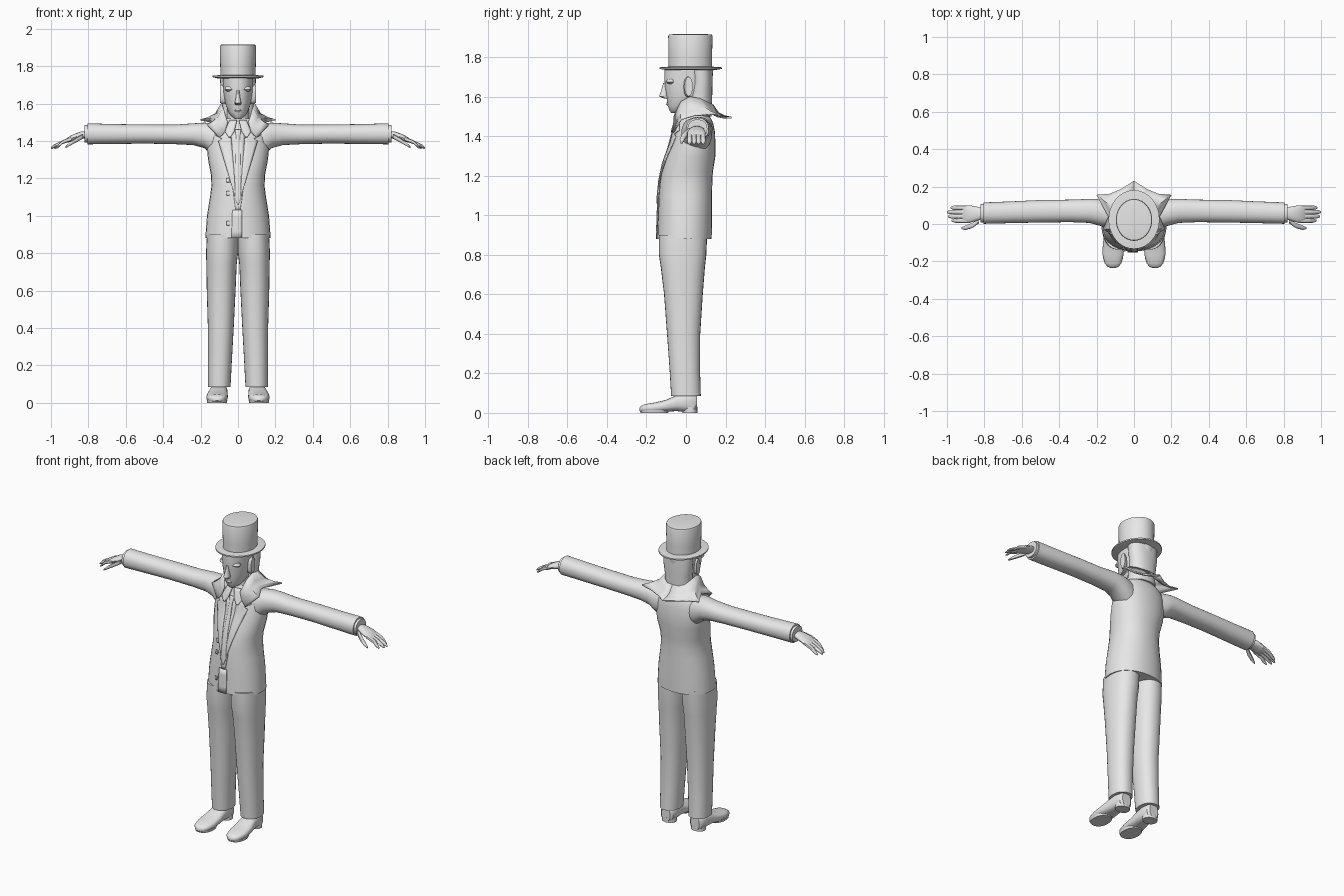
import bpy, bmesh, math

grey = bpy.data.materials.new("plain grey")
grey.diffuse_color = (0.8, 0.8, 0.8, 1)


def finish(name, bm, mirror=False, thick=0, angle=40):
    bmesh.ops.recalc_face_normals(bm, faces=bm.faces)
    me = bpy.data.meshes.new(name)
    bm.to_mesh(me)
    bm.free()
    ob = bpy.data.objects.new(name, me)
    bpy.context.collection.objects.link(ob)
    me.materials.append(grey)
    bpy.ops.object.select_all(action='DESELECT')
    ob.select_set(True)
    bpy.context.view_layer.objects.active = ob
    bpy.ops.object.shade_smooth_by_angle(angle=math.radians(angle))
    if thick:
        ob.modifiers.new("thickness", 'SOLIDIFY').thickness = thick
        ob.modifiers["thickness"].offset = 0
    if mirror:
        ob.modifiers.new("mirror", 'MIRROR').use_clip = True
    return ob


def sgnpow(v, p):
    return math.copysign(abs(v) ** p, v)


def loft(name, axis, sections, mirror=False, power=2.2, segs=28):
    """Sections: (position on axis, centre a, centre b, radius a, radius b)."""
    bm = bmesh.new()
    rings = []
    for t, a, b, ra, rb in sections:
        ring = []
        for i in range(segs):
            w = 2 * math.pi * i / segs
            p = a + ra * sgnpow(math.cos(w), 2 / power)
            q = b + rb * sgnpow(math.sin(w), 2 / power)
            co = {'x': (t, p, q), 'y': (p, t, q), 'z': (p, q, t)}[axis]
            ring.append(bm.verts.new(co))
        rings.append(ring)
    for r, s in zip(rings, rings[1:]):
        for i in range(segs):
            j = (i + 1) % segs
            bm.faces.new((r[i], r[j], s[j], s[i]))
    bm.faces.new(rings[0])
    bm.faces.new(rings[-1])
    return finish(name, bm, mirror)


# Jacket body
TORSO = [(.88, 0, -.008, .175, .138), (1.0, 0, -.005, .166, .137),
         (1.1, 0, -.003, .15, .135), (1.16, 0, 0, .142, .133),
         (1.22, 0, .006, .145, .13), (1.3, 0, .024, .16, .125),
         (1.36, 0, .036, .166, .113), (1.42, 0, .042, .16, .105),
         (1.465, 0, .045, .145, .093), (1.49, 0, .045, .12, .082),
         (1.52, 0, .04, .075, .065)]
loft("jacket", 'z', TORSO)


def front_y(x, z):
    """Depth of the jacket front at a given place."""
    for s, t in zip(TORSO, TORSO[1:]):
        if z <= t[0]:
            break
    f = (z - s[0]) / (t[0] - s[0])
    yc, rx, ry = (s[k] + f * (t[k] - s[k]) for k in (2, 3, 4))
    return yc - ry * max(0, 1 - min(1, abs(x) / rx) ** 2.2) ** (1 / 2.2)


def front_panel(name, rows, lift, mirror=True):
    """Thin plate following the jacket front; rows are (z, x left, x right)."""
    bm = bmesh.new()
    grid = []
    for (z0, l0, r0), (z1, l1, r1) in zip(rows, rows[1:]):
        for k in range(4):
            f = k / 4
            grid.append((z0 + f * (z1 - z0), l0 + f * (l1 - l0), r0 + f * (r1 - r0)))
    grid.append(rows[-1])
    verts = [[bm.verts.new((l + (r - l) * i / 4,
                            front_y(l + (r - l) * i / 4, z) - lift, z))
              for i in range(5)] for z, l, r in grid]
    for a, b in zip(verts, verts[1:]):
        for i in range(4):
            bm.faces.new((a[i], a[i + 1], b[i + 1], b[i]))
    return finish(name, bm, mirror, thick=.006)


# Jacket front details
front_panel("lapel", [(1.10, .012, .016), (1.25, .022, .06), (1.40, .035, .105),
                      (1.41, .036, .085), (1.43, .038, .12), (1.49, .045, .075)], .006)
front_panel("waistcoat", [(1.03, -.012, .012), (1.12, -.025, .025),
                          (1.28, -.03, .03), (1.45, -.035, .035)], .003, False)
front_panel("tie", [(1.06, -.003, .003), (1.10, -.017, .017),
                    (1.42, -.01, .01), (1.46, -.016, .016)], .007, False)
front_panel("jacket_opening", [(.88, -.035, .022), (1.03, -.03, .022)], .004, False)
front_panel("shirt_collar", [(1.42, .04, .05), (1.45, .02, .07), (1.51, .005, .045)], .014)
for i, z in enumerate((.96, 1.12, 1.19)):
    front_panel("button_%d" % i, [(z - .011, -.06, -.045), (z + .011, -.06, -.045)], .005, False)

# Sleeves, cuffs and hands
loft("sleeve", 'x', [(.07, .045, 1.395, .07, .085), (.14, .053, 1.41, .078, .085),
                     (.18, .062, 1.43, .072, .068), (.24, .07, 1.436, .064, .058),
                     (.34, .07, 1.435, .06, .052), (.5, .068, 1.437, .06, .051),
                     (.65, .063, 1.437, .058, .053), (.805, .058, 1.438, .057, .056)], True)
loft("cuff", 'x', [(.79, .058, 1.438, .05, .047), (.82, .058, 1.438, .05, .047)], True)
loft("palm", 'x', [(.81, .055, 1.435, .028, .018), (.84, .055, 1.43, .038, .02),
                   (.88, .053, 1.418, .047, .018), (.91, .053, 1.405, .046, .014),
                   (.92, .053, 1.4, .04, .008)], True, segs=16)
for i, tip in enumerate((.975, .995, 1.0, .98)):
    y = .018 + i * .023
    loft("finger_%d" % i, 'x', [(.89, y, 1.412, .012, .012), (.94, y, 1.393, .0125, .011),
                                (tip - .015, y, 1.372, .011, .009),
                                (tip, y, 1.361, .005, .004)], True, segs=10)
loft("thumb", 'x', [(.83, .015, 1.425, .012, .014), (.865, -.008, 1.405, .014, .013),
                    (.9, -.02, 1.383, .012, .01), (.922, -.022, 1.366, .005, .005)],
     True, segs=10)

# Trousers
loft("trouser_leg", 'z', [(.9, .083, -.015, .083, .122), (.8, .0855, -.017, .0855, .12),
                          (.74, .088, -.016, .081, .112), (.6, .09, -.013, .077, .098),
                          (.4, .092, -.012, .069, .084), (.22, .097, -.006, .064, .077),
                          (.085, .1, 0, .06, .075)], True)

# Shoes
loft("shoe", 'y', [(.056, .102, .05, .03, .04), (.045, .102, .048, .042, .046),
                   (0, .103, .053, .047, .048), (-.05, .106, .049, .05, .04),
                   (-.1, .11, .036, .056, .03), (-.16, .112, .027, .057, .025),
                   (-.21, .112, .023, .045, .021), (-.228, .112, .02, .03, .015),
                   (-.236, .112, .018, .012, .007)], True, power=2.6)
loft("heel", 'z', [(0, .102, .02, .044, .037), (.03, .102, .02, .044, .037)], True)
loft("sole", 'z', [(0, .112, -.16, .052, .07), (.014, .112, -.16, .055, .073)], True)

# Head and face
loft("neck", 'z', [(1.46, 0, .035, .062, .06), (1.6, 0, .03, .058, .06)])
loft("head", 'z', [(1.518, 0, -.05, .015, .025), (1.528, 0, -.04, .032, .042),
                   (1.555, 0, -.02, .052, .073), (1.6, 0, .005, .068, .104),
                   (1.65, 0, .01, .077, .117), (1.69, 0, .012, .08, .122),
                   (1.745, 0, .015, .083, .124)])
loft("nose", 'z', [(1.592, 0, -.1, .013, .014), (1.602, 0, -.108, .018, .028),
                   (1.63, 0, -.104, .012, .022), (1.67, 0, -.1, .008, .015)], segs=12)
loft("brow", 'z', [(1.664, .036, -.072, .022, .016), (1.675, .036, -.076, .034, .026),
                   (1.69, .036, -.075, .03, .018)], True, segs=14)
loft("lips", 'z', [(1.552, 0, -.082, .014, .01), (1.562, 0, -.084, .02, .016),
                   (1.572, 0, -.084, .013, .014)], segs=12)
loft("ear", 'x', [(.065, .005, 1.645, .015, .042), (.085, .01, 1.65, .022, .052),
                  (.096, .014, 1.652, .02, .048)], True, segs=16)

# Hair at the back
loft("hair", 'z', [(1.5, 0, .06, .09, .07), (1.55, 0, .068, .082, .064),
                   (1.62, 0, .075, .086, .058), (1.68, 0, .08, .094, .054),
                   (1.745, 0, .075, .096, .058)])


# Pointed collar flaring from the neck
inner = [(.055, -.06, 1.5), (.08, -.025, 1.575), (.087, .02, 1.6),
         (.085, .07, 1.59), (.07, .11, 1.57), (.04, .13, 1.56), (0, .134, 1.56)]
outer = [(.1, -.065, 1.42), (.165, -.025, 1.485), (.135, .04, 1.505),
         (.2, .155, 1.512), (.13, .16, 1.5), (.07, .185, 1.495), (0, .23, 1.495)]
bm = bmesh.new()
rows = []
for f, sag in ((0, 0), (.3, -.022), (.65, -.016), (1, 0)):
    rows.append([bm.verts.new([p + f * (q - p) + (sag if k == 2 else 0)
                               for k, (p, q) in enumerate(zip(a, b))])
                 for a, b in zip(inner, outer)])
for r, s in zip(rows, rows[1:]):
    for i in range(len(r) - 1):
        bm.faces.new((r[i], r[i + 1], s[i + 1], s[i]))
finish("pointed_collar", bm, True, thick=.008, angle=50)

# Top hat
loft("hat_brim", 'z', [(1.735, 0, .024, .11, .125), (1.741, 0, .024, .136, .157),
                       (1.749, 0, .024, .136, .157), (1.752, 0, .024, .1, .115)],
     power=2, segs=40)
loft("hat_crown", 'z', [(1.745, 0, .022, .094, .11), (1.8, 0, .022, .095, .11),
                        (1.906, 0, .022, .097, .112), (1.914, 0, .022, .094, .109),
                        (1.917, 0, .022, .07, .085)], power=2, segs=40)
